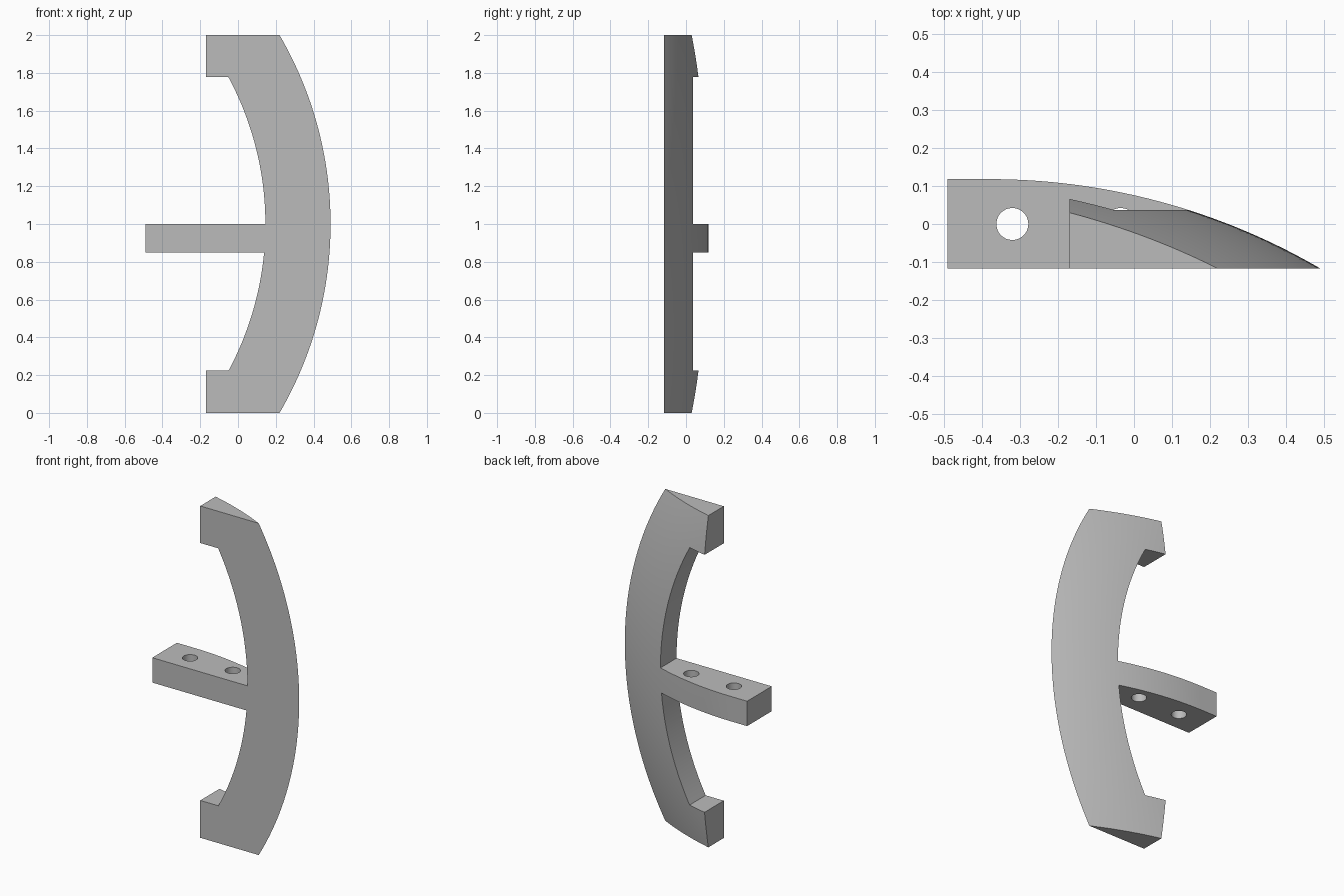
import bpy, bmesh, math

if "Cube" in bpy.data.objects:
    bpy.data.objects.remove(bpy.data.objects["Cube"])

CX, CZ = -1.497, 1.0             # centre of the concentric arcs
R_OUT, R_IN = 1.987, 1.642       # outer and inner arc radii
FRONT, BACK, TIP = -0.117, 0.118, 0.49
X0 = -0.38                       # where the back starts to curve down
DROP = BACK - FRONT
RB = ((TIP - X0) ** 2 + DROP ** 2) / (2 * DROP)


def back_y(x):
    if x <= X0:
        return BACK
    return BACK - RB + math.sqrt(RB ** 2 - (x - X0) ** 2)


def new_object(name, bm):
    bmesh.ops.recalc_face_normals(bm, faces=bm.faces)
    mesh = bpy.data.meshes.new(name)
    bm.to_mesh(mesh)
    bm.free()
    ob = bpy.data.objects.new(name, mesh)
    bpy.context.collection.objects.link(ob)
    return ob


def boolean(ob, cutter, op):
    mod = ob.modifiers.new(op, 'BOOLEAN')
    mod.operation, mod.solver, mod.object = op, 'EXACT', cutter
    bpy.context.view_layer.objects.active = ob
    bpy.ops.object.modifier_apply(modifier=mod.name)
    bpy.data.objects.remove(cutter, do_unlink=True)


# curved bow: back profile swept around the arc centre
n = 40
xs = [-0.55, X0] + [X0 + (TIP - X0) * i / n for i in range(1, n + 1)]
profile = [(x, back_y(x)) for x in xs[:-1]] + [(TIP, FRONT), (-0.55, FRONT)]
bm = bmesh.new()
rings = []
STEPS, SPAN = 80, math.radians(40)
for k in range(STEPS + 1):
    a = -SPAN + 2 * SPAN * k / STEPS
    rings.append([bm.verts.new((CX + (x - CX) * math.cos(a), y,
                                CZ + (x - CX) * math.sin(a))) for x, y in profile])
m = len(profile)
for r0, r1 in zip(rings, rings[1:]):
    for i in range(m):
        j = (i + 1) % m
        bm.faces.new((r0[i], r0[j], r1[j], r1[i]))
bm.faces.new(rings[0])
bm.faces.new(rings[-1])
handle = new_object("curved_handle", bm)


# front outline: end tabs, inner arc and middle bar
def inner(z):
    return (CX + math.sqrt(R_IN ** 2 - (z - CZ) ** 2), z)


def arc(z0, z1, steps):
    return [inner(z0 + (z1 - z0) * i / steps) for i in range(steps + 1)]


outline = [(-0.17, 0), (0.7, 0), (0.7, 2), (-0.17, 2), (-0.17, 1.777)]
outline += arc(1.777, 1.0, 32)
outline += [(-0.49, 1.0), (-0.49, 0.85)]
outline += arc(0.85, 0.225, 26)
outline += [(-0.17, 0.225)]
bm = bmesh.new()
face = bm.faces.new([bm.verts.new((x, -0.3, z)) for x, z in outline])
ext = bmesh.ops.extrude_face_region(bm, geom=[face])
bmesh.ops.translate(bm, vec=(0, 0.6, 0),
                    verts=[v for v in ext['geom'] if isinstance(v, bmesh.types.BMVert)])
boolean(handle, new_object("outline_cutter", bm), 'INTERSECT')

# two screw holes through the bar
for x in (-0.32, -0.035):
    bm = bmesh.new()
    bmesh.ops.create_cone(bm, cap_ends=True, segments=48, radius1=0.042,
                          radius2=0.042, depth=0.4)
    bmesh.ops.translate(bm, vec=(x, 0, 0.925), verts=bm.verts)
    boolean(handle, new_object("hole_cutter", bm), 'DIFFERENCE')

# one plain grey material
mat = bpy.data.materials.new("plain_grey")
mat.diffuse_color = (0.5, 0.5, 0.5, 1)
mat.use_nodes = True
mat.node_tree.nodes["Principled BSDF"].inputs["Base Color"].default_value = mat.diffuse_color
handle.data.materials.clear()
handle.data.materials.append(mat)
for p in handle.data.polygons:
    p.material_index = 0

bpy.ops.object.select_all(action='DESELECT')
handle.select_set(True)
bpy.context.view_layer.objects.active = handle
bpy.ops.object.shade_smooth_by_angle(angle=math.radians(20))
